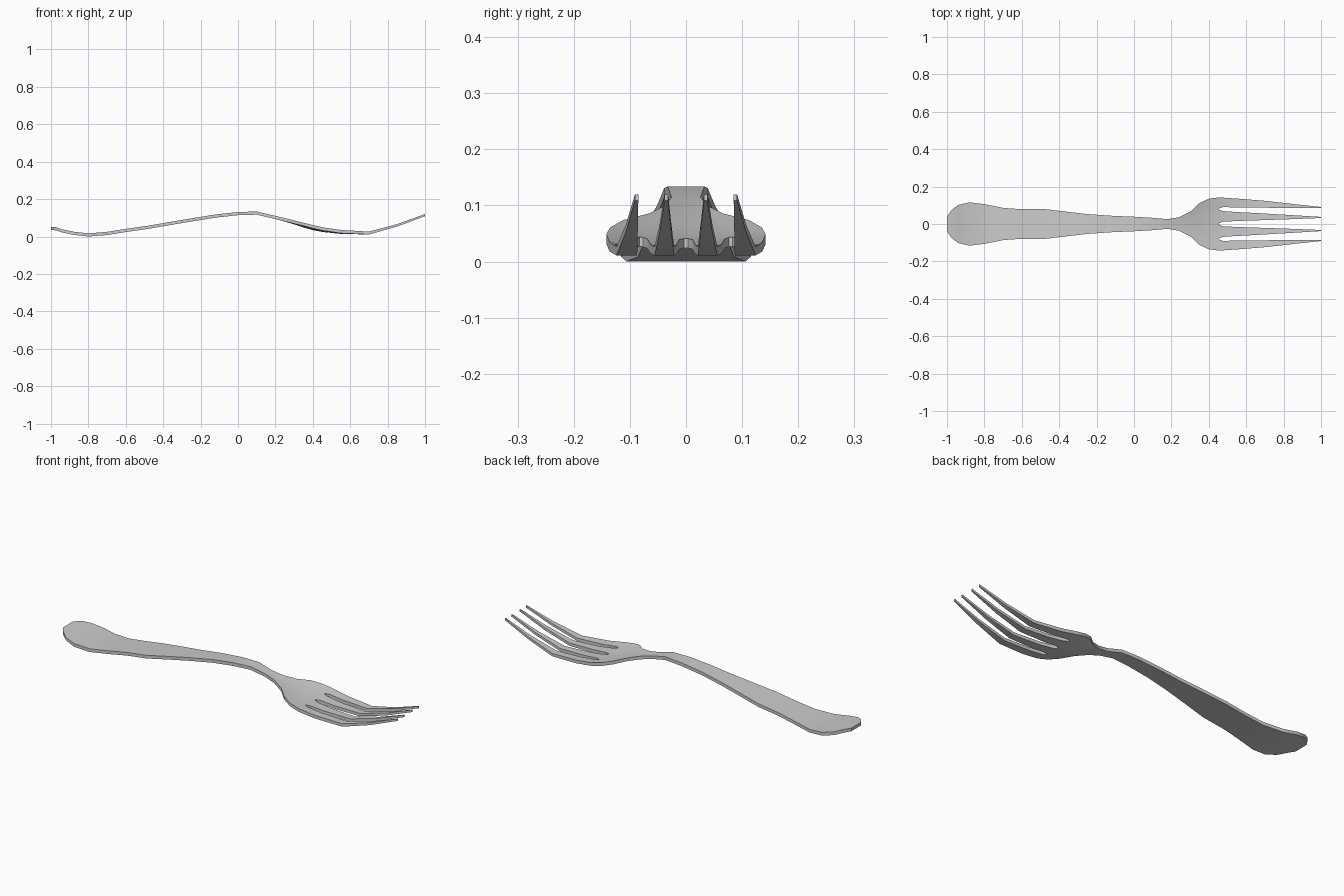
import bpy, bmesh

if "Cube" in bpy.data.objects:
    bpy.data.objects.remove(bpy.data.objects["Cube"])

# Handle and neck stations: x, underside z, half width, edge lift (dish)
BODY = [
    (-1.00, .035, .040, 0), (-.975, .033, .075, 0), (-.94, .022, .102, 0),
    (-.88, .009, .116, 0), (-.80, .000, .106, 0), (-.70, .008, .086, 0),
    (-.60, .024, .079, 0), (-.48, .041, .080, 0), (-.37, .060, .067, 0),
    (-.25, .080, .053, 0), (-.12, .101, .044, 0), (0, .114, .039, 0),
    (.10, .117, .033, 0), (.18, .098, .026, 0), (.24, .083, .036, .001),
    (.30, .065, .065, .004), (.35, .049, .112, .008), (.40, .034, .135, .010),
]
# Tine stations: x, underside z, dish, then outer tine edges and inner tine edges
TINES = [
    (.455, .024, .008, .142, .083, .077, .004),
    (.475, .022, .007, .141, .090, .069, .012),
    (.55, .014, .004, .136, .089, .064, .016),
    (.70, .011, 0, .124, .087, .056, .021),
    (.85, .053, 0, .107, .086, .047, .026),
    (1.00, .109, 0, .091, .085, .038, .032),
]
FRACTIONS = (1, .60, .54, .04)


def thickness(x):
    return .017 if x < .6 else .017 - (x - .6) * .015


def build_fork():
    bm = bmesh.new()
    rows = [(x, z, d, [w * f for f in FRACTIONS]) for x, z, w, d in BODY]
    rows += [(r[0], r[1], r[2], r[3:]) for r in TINES]
    # Underside sheet, mirrored across the centre line
    grid = []
    for x, z, dish, half in rows:
        ys = [-y for y in half] + list(reversed(half))
        grid.append([bm.verts.new((x, y, z + dish * (y / half[0]) ** 2)) for y in ys])
    for i in range(len(grid) - 1):
        for j in range(7):
            # Odd columns are the slots between the tines
            if i >= len(BODY) and j % 2:
                continue
            a, b = grid[i], grid[i + 1]
            bm.faces.new((a[j], b[j], b[j + 1], a[j + 1]))
    # Raise a copy of the sheet to give the metal its thickness
    sheet = bm.faces[:]
    ext = bmesh.ops.extrude_face_region(bm, geom=sheet, use_keep_orig=True)
    for v in ext["geom"]:
        if isinstance(v, bmesh.types.BMVert):
            v.co.z += thickness(v.co.x)
    bmesh.ops.recalc_face_normals(bm, faces=bm.faces[:])
    mesh = bpy.data.meshes.new("fork")
    bm.to_mesh(mesh)
    bm.free()
    obj = bpy.data.objects.new("fork", mesh)
    bpy.context.collection.objects.link(obj)
    return obj


fork = build_fork()
bpy.context.view_layer.objects.active = fork
fork.select_set(True)
bpy.ops.object.shade_smooth_by_angle(angle=.6)
